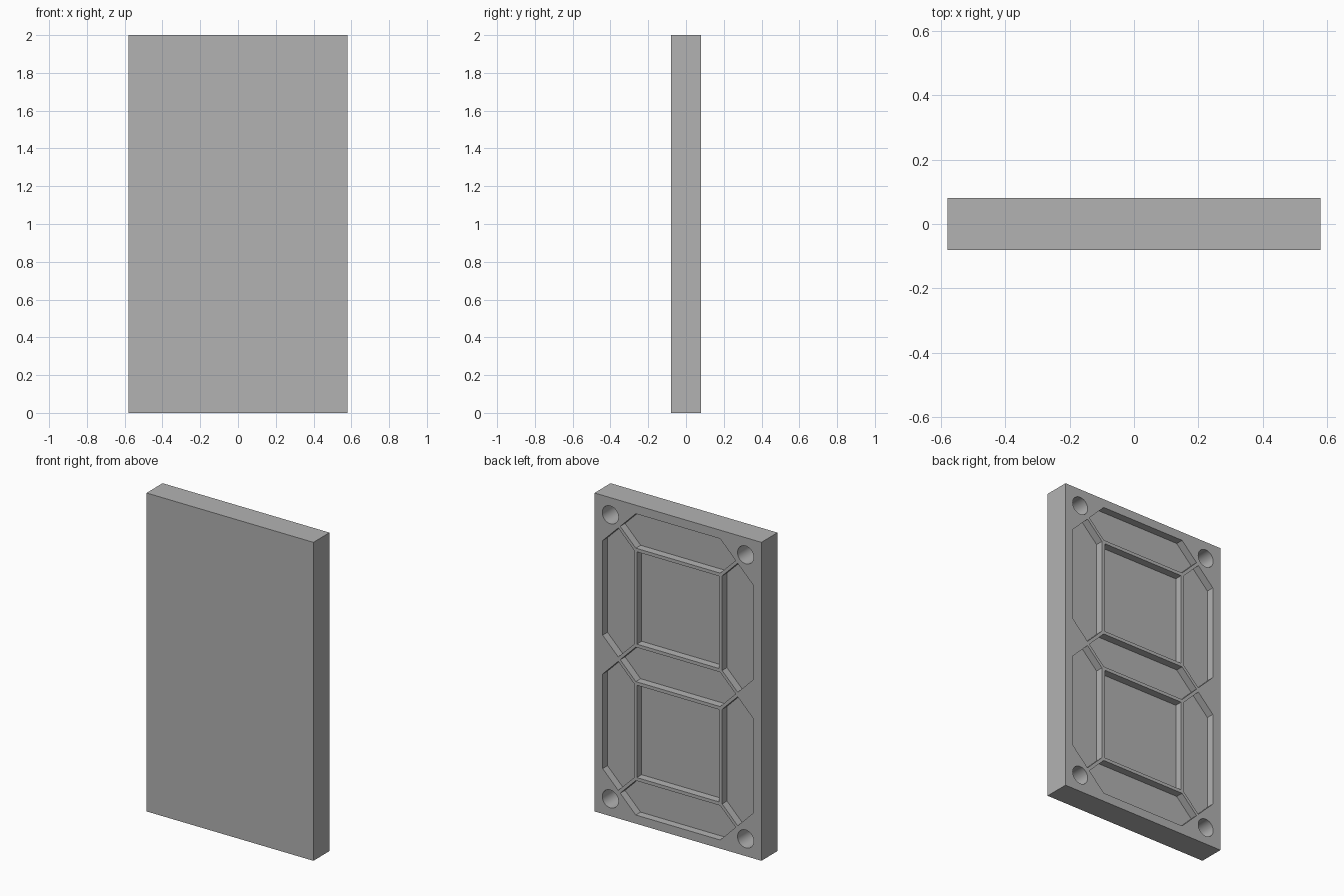
import bpy
import bmesh
from math import cos, sin, tau, radians

cube = bpy.data.objects.get("Cube")
if cube:
    bpy.data.objects.remove(cube, do_unlink=True)

WIDTH, DEPTH, HEIGHT = 1.16, 0.16, 2.0
BACK = DEPTH / 2
POCKET_DEPTH, HOLE_DEPTH = 0.048, 0.13
NODE_X, NODE_Z = 0.415, 0.838      # segment grid: column offset, row spacing
HALF_W = 0.108                     # half width of a segment
TIP_GAP = 0.014                    # distance from a segment tip to its grid node
RIB = 0.021                        # wall between segments and centre wells

grey = bpy.data.materials.new("plain grey")
grey.diffuse_color = (0.448, 0.448, 0.448, 1)
grey.use_nodes = True
grey.node_tree.nodes["Principled BSDF"].inputs["Base Color"].default_value = grey.diffuse_color


def make_object(name, bm):
    bmesh.ops.recalc_face_normals(bm, faces=bm.faces)
    mesh = bpy.data.meshes.new(name)
    bm.to_mesh(mesh)
    bm.free()
    mesh.materials.append(grey)
    obj = bpy.data.objects.new(name, mesh)
    bpy.context.collection.objects.link(obj)
    return obj


def prism(bm, outline, y0, y1):
    """Extrude an (x, z) outline along y."""
    face = bm.faces.new([bm.verts.new((x, y0, z)) for x, z in outline])
    out = bmesh.ops.extrude_face_region(bm, geom=[face])
    verts = [v for v in out["geom"] if isinstance(v, bmesh.types.BMVert)]
    bmesh.ops.translate(bm, verts=verts, vec=(0, y1 - y0, 0))


def rectangle(cx, cz, hx, hz):
    return [(cx - hx, cz - hz), (cx + hx, cz - hz), (cx + hx, cz + hz), (cx - hx, cz + hz)]


def segment(cx, cz, half_length, upright):
    """Long hexagon with right-angled tips."""
    s = half_length - HALF_W
    pts = [(-half_length, 0), (-s, -HALF_W), (s, -HALF_W),
           (half_length, 0), (s, HALF_W), (-s, HALF_W)]
    return [(cx + b, cz + a) if upright else (cx + a, cz + b) for a, b in pts]


# Solid slab
bm = bmesh.new()
prism(bm, rectangle(0, HEIGHT / 2, WIDTH / 2, HEIGHT / 2), -BACK, BACK)
panel = make_object("display_panel", bm)

# Recesses in the back
bm = bmesh.new()
floor = BACK - POCKET_DEPTH
for row in (-1, 0, 1):
    prism(bm, segment(0, 1 + row * NODE_Z, NODE_X - TIP_GAP, False), floor, 0.2)
for row in (-1, 1):
    mid = 1 + row * NODE_Z / 2
    for side in (-1, 1):
        prism(bm, segment(side * NODE_X, mid, NODE_Z / 2 - TIP_GAP, True), floor, 0.2)
        # Corner screw holes
        hole = [(side * 0.47 + 0.056 * cos(tau * i / 48),
                 1 + row * 0.892 + 0.056 * sin(tau * i / 48)) for i in range(48)]
        prism(bm, hole, BACK - HOLE_DEPTH, 0.2)
    # Centre well inside each loop
    prism(bm, rectangle(0, mid, NODE_X - HALF_W - RIB, NODE_Z / 2 - HALF_W - RIB), floor, 0.2)
cutter = make_object("recess_cutter", bm)
cutter.hide_render = True

mod = panel.modifiers.new("recesses", 'BOOLEAN')
mod.operation = 'DIFFERENCE'
mod.solver = 'EXACT'
mod.object = cutter
bpy.ops.object.select_all(action='DESELECT')
panel.select_set(True)
bpy.context.view_layer.objects.active = panel
bpy.ops.object.modifier_apply(modifier=mod.name)
bpy.data.objects.remove(cutter, do_unlink=True)
bpy.ops.object.shade_smooth_by_angle(angle=radians(30))
